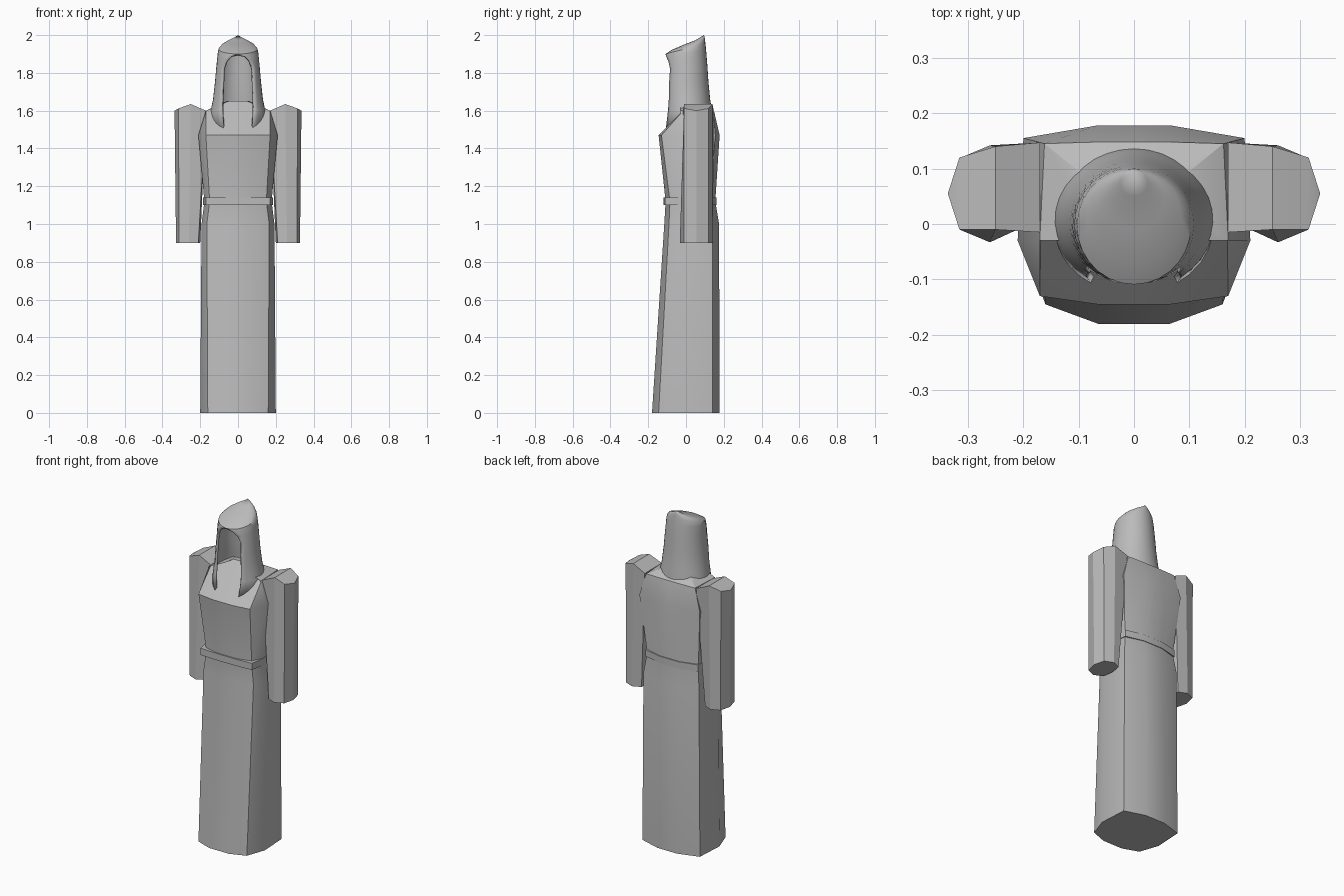
import bpy
import bmesh
from math import sin, cos, radians

cube = bpy.data.objects.get("Cube")
if cube:
    bpy.data.objects.remove(cube, do_unlink=True)

cloth = bpy.data.materials.new("grey cloth")
cloth.use_nodes = True
GREY = (0.5, 0.5, 0.5, 1)
cloth.diffuse_color = GREY
cloth.node_tree.nodes["Principled BSDF"].inputs["Base Color"].default_value = GREY


def loft(name, rings, closed=True, caps=(), smooth=30):
    """Skin a list of equal-length point rings; caps are (ring, index list)."""
    bm = bmesh.new()
    rows = [[bm.verts.new(p) for p in ring] for ring in rings]
    n = len(rows[0])
    for low, high in zip(rows, rows[1:]):
        for i in range(n if closed else n - 1):
            j = (i + 1) % n
            bm.faces.new((low[i], low[j], high[j], high[i]))
    for ring, order in caps:
        bm.faces.new([rows[ring][i] for i in order])
    bmesh.ops.remove_doubles(bm, verts=bm.verts, dist=0.0005)
    bmesh.ops.recalc_face_normals(bm, faces=bm.faces)
    mesh = bpy.data.meshes.new(name)
    bm.to_mesh(mesh)
    bm.free()
    mesh.materials.append(cloth)
    obj = bpy.data.objects.new(name, mesh)
    bpy.context.collection.objects.link(obj)
    bpy.ops.object.select_all(action="DESELECT")
    obj.select_set(True)
    bpy.context.view_layer.objects.active = obj
    bpy.ops.object.shade_smooth_by_angle(angle=radians(smooth))
    return obj


def body_ring(z, side, corner, front, front_corner, back_corner, back, flat=0.065):
    """Twelve-point section: flat front and back, chamfered corners."""
    half = [(0, front), (flat, front), (corner, front_corner), (side, -0.03),
            (side * 0.95, back_corner), (flat, back), (0, back)]
    pts = half + [(-x, y) for x, y in half[-2:0:-1]]
    return [(x, y, z) for x, y in pts]


# Robe: skirt, waist, chest and sloping yoke in one skin
robe = [
    body_ring(0.00, 0.20, 0.16, -0.18, -0.145, 0.14, 0.178),
    body_ring(1.00, 0.193, 0.165, -0.115, -0.09, 0.14, 0.175),
    body_ring(1.12, 0.178, 0.15, -0.108, -0.085, 0.125, 0.155),
    body_ring(1.47, 0.21, 0.17, -0.145, -0.13, 0.155, 0.178),
    body_ring(1.60, 0.17, 0.168, -0.02, -0.015, 0.145, 0.148),
    body_ring(1.65, 0.06, 0.05, 0.03, 0.03, 0.06, 0.07, 0.03),
]
ring_order = list(range(12))
loft("robe", robe, caps=[(0, ring_order[::-1]), (5, ring_order)])

# Belt: narrow band round the waist
belt_out = [body_ring(z, 0.184, 0.17, -0.118, -0.112, 0.135, 0.162)
            for z in (1.10, 1.14)]
loft("belt", belt_out, caps=[(0, ring_order[::-1]), (1, ring_order)])

# Sleeves: eight-sided tubes with a ridged shoulder on top
foot = [(0.328, 0.055), (0.312, 0.12), (0.26, 0.142), (0.21, 0.12),
        (0.2, 0.055), (0.21, -0.01), (0.26, -0.033), (0.312, -0.01)]
top = [(0.336, 0.055, 1.6), (0.315, 0.12, 1.612), (0.25, 0.14, 1.635),
       (0.17, 0.147, 1.6), (0.17, 0.055, 1.6), (0.17, -0.015, 1.6),
       (0.25, -0.01, 1.635), (0.315, -0.01, 1.612)]
for side, label in ((1, "left_sleeve"), (-1, "right_sleeve")):
    rings = [[(side * x, y, 0.9) for x, y in foot],
             [(side * x, y, z) for x, y, z in top]]
    loft(label, rings, smooth=15, caps=[
        (0, range(8)), (1, (7, 0, 1)), (1, (1, 2, 6, 7)),
        (1, (2, 3, 5, 6)), (1, (3, 4, 5))])


# Hood: open-fronted rings that close in an arch, then sweep to a rear peak
def hood_ring(z, width, front, back, gap, lift=0.0, columns=29):
    """Ring around the head, open by gap degrees each side of the front."""
    mid, depth = (front + back) / 2, (back - front) / 2
    pts = []
    for i in range(columns):
        a = radians(gap + (360 - 2 * gap) * i / (columns - 1))
        pts.append((width * sin(a), mid - depth * cos(a),
                    z + lift * (1 - cos(a)) / 2))
    return pts


hood = [
    hood_ring(1.50, 0.155, -0.125, 0.142, 30),
    hood_ring(1.60, 0.145, -0.12, 0.137, 36),
    hood_ring(1.66, 0.132, -0.12, 0.128, 40),
    hood_ring(1.75, 0.122, -0.12, 0.119, 42),
    hood_ring(1.82, 0.115, -0.115, 0.113, 43, 0.02),
    hood_ring(1.86, 0.111, -0.113, 0.109, 34, 0.03),
    hood_ring(1.885, 0.108, -0.111, 0.106, 20, 0.04),
    hood_ring(1.90, 0.103, -0.109, 0.103, 0, 0.055),
    hood_ring(1.922, 0.085, -0.075, 0.101, 0, 0.05),
    hood_ring(1.95, 0.055, -0.01, 0.1, 0, 0.033),
    hood_ring(1.973, 0.025, 0.05, 0.098, 0, 0.018),
    hood_ring(2.0, 0.0, 0.095, 0.095, 0),
]
hood_obj = loft("hood", hood, closed=False, smooth=40)
shell = hood_obj.modifiers.new("thickness", "SOLIDIFY")
shell.thickness = 0.012
shell.offset = -1
